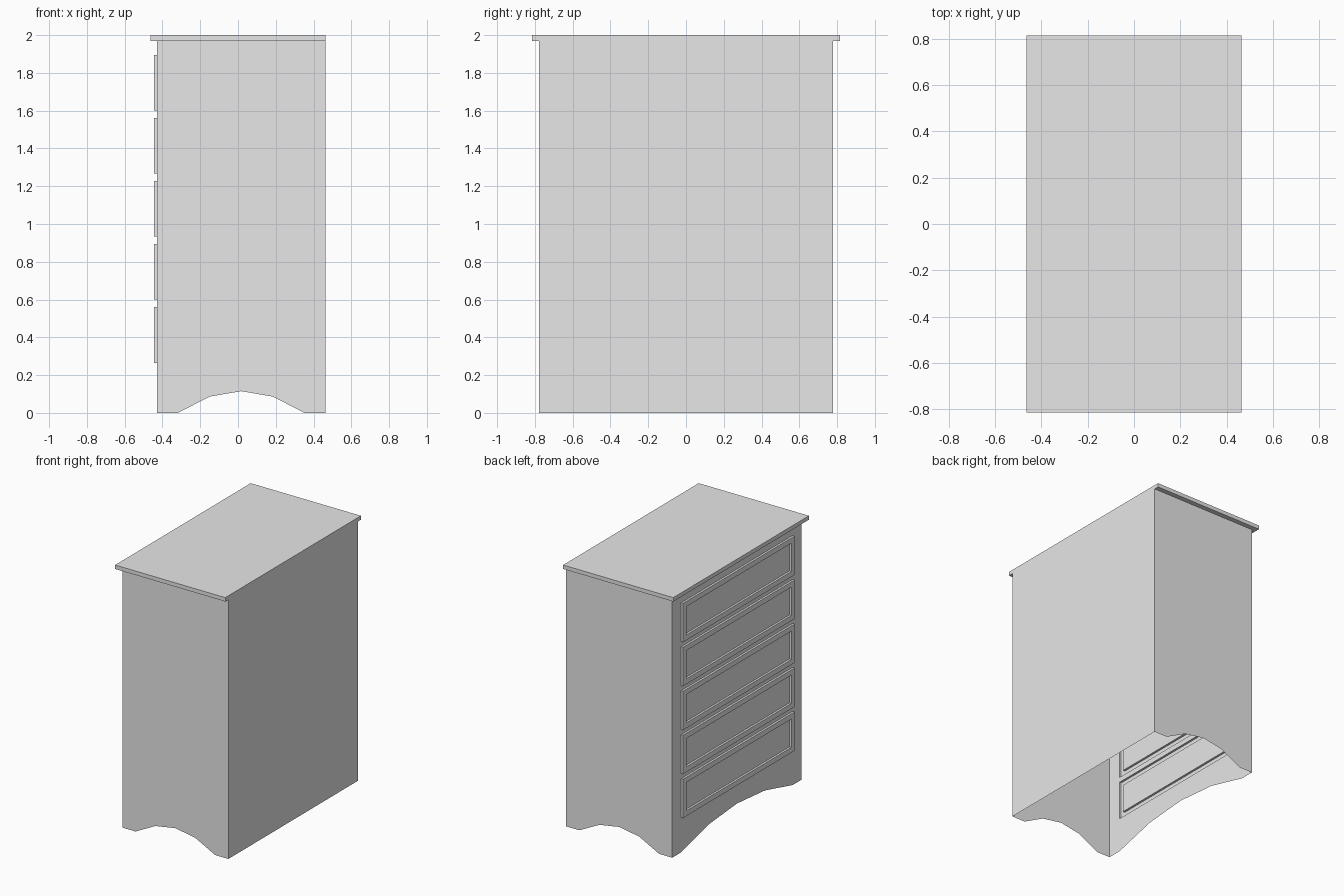
import bpy
import bmesh
from mathutils import Vector

cube = bpy.data.objects.get("Cube")
if cube:
    bpy.data.objects.remove(cube, do_unlink=True)

# Dimensions
XF, XB = -0.428, 0.463        # drawer side and back of the carcass
YW = 0.777                    # carcass half width
TOP_Z, TOP_H = 1.97, 2.0      # underside and upper face of the top
LIP = 0.037                   # overhang of the top
DY, DH = 0.67, 0.295          # drawer half width and height
DRAWER_Z = [0.265 + 0.334 * i for i in range(5)]
RAISE, FRAME = 0.016, 0.04    # drawer frame relief and width

grey = bpy.data.materials.new("plain_grey")
grey.use_nodes = True
grey.diffuse_color = (0.8, 0.8, 0.8, 1)
grey.node_tree.nodes["Principled BSDF"].inputs["Base Color"].default_value = (0.8, 0.8, 0.8, 1)


def make_object(name, bm):
    mesh = bpy.data.meshes.new(name)
    bm.to_mesh(mesh)
    bm.free()
    mesh.materials.append(grey)
    obj = bpy.data.objects.new(name, mesh)
    bpy.context.collection.objects.link(obj)
    return obj


def add_face(bm, points, outward):
    """Add a flat face whose normal looks along outward."""
    face = bm.faces.new([bm.verts.new(p) for p in points])
    face.normal_update()
    if face.normal.dot(Vector(outward)) < 0:
        face.normal_flip()


def arch(a, b, rise=0.115):
    """Five-point arched cut-out between a and b along the floor."""
    return [(a + (b - a) * t, rise * h)
            for t, h in ((0, 0), (0.25, 0.75), (0.5, 1), (0.75, 0.75), (1, 0))]


# Two side panels with arched feet
for name, s in (("right_side_panel", -1), ("left_side_panel", 1)):
    bm = bmesh.new()
    outline = [(XF, 0)] + arch(-0.318, 0.352) + [(XB, 0), (XB, TOP_Z), (XF, TOP_Z)]
    add_face(bm, [(x, s * YW, z) for x, z in outline], (0, s, 0))
    make_object(name, bm)

# Plain back panel
bm = bmesh.new()
add_face(bm, [(XB, -YW, 0), (XB, YW, 0), (XB, YW, TOP_Z), (XB, -YW, TOP_Z)], (1, 0, 0))
make_object("back_panel", bm)

# Drawer-side frame: arched apron, stiles and rails
bm = bmesh.new()
apron = [(-YW, 0)] + arch(-DY, DY) + [(YW, 0), (YW, DRAWER_Z[0]), (-YW, DRAWER_Z[0])]
add_face(bm, [(XF, y, z) for y, z in apron], (-1, 0, 0))


def frame_rect(y0, y1, z0, z1):
    add_face(bm, [(XF, y0, z0), (XF, y1, z0), (XF, y1, z1), (XF, y0, z1)], (-1, 0, 0))


for s in (-1, 1):
    frame_rect(s * DY, s * YW, DRAWER_Z[0], TOP_Z)
for low, high in zip(DRAWER_Z, DRAWER_Z[1:] + [TOP_Z]):
    frame_rect(-DY, DY, low + DH, high)
make_object("drawer_frame", bm)

# Drawer fronts: raised border around a recessed panel
for n, z0 in enumerate(DRAWER_Z):
    bm = bmesh.new()
    rings = []
    for inset, x in ((0, XF), (0, XF - RAISE), (FRAME, XF - RAISE), (FRAME, XF)):
        y, lo, hi = DY - inset, z0 + inset, z0 + DH - inset
        rings.append([bm.verts.new((x, py, pz))
                      for py, pz in ((y, lo), (-y, lo), (-y, hi), (y, hi))])
    for a, b in zip(rings, rings[1:]):
        for i in range(4):
            j = (i + 1) % 4
            bm.faces.new((a[i], a[j], b[j], b[i]))
    bm.faces.new(rings[-1])
    make_object(f"drawer_front_{n + 1}", bm)

# Top board, overhanging on three sides and flush at the back
bm = bmesh.new()
bmesh.ops.create_cube(bm, size=1)
x0 = XF - LIP + 0.002
bmesh.ops.scale(bm, vec=(XB - x0, 2 * (YW + LIP), TOP_H - TOP_Z), verts=bm.verts)
bmesh.ops.translate(bm, vec=((x0 + XB) / 2, 0, (TOP_Z + TOP_H) / 2), verts=bm.verts)
make_object("top_board", bm)
